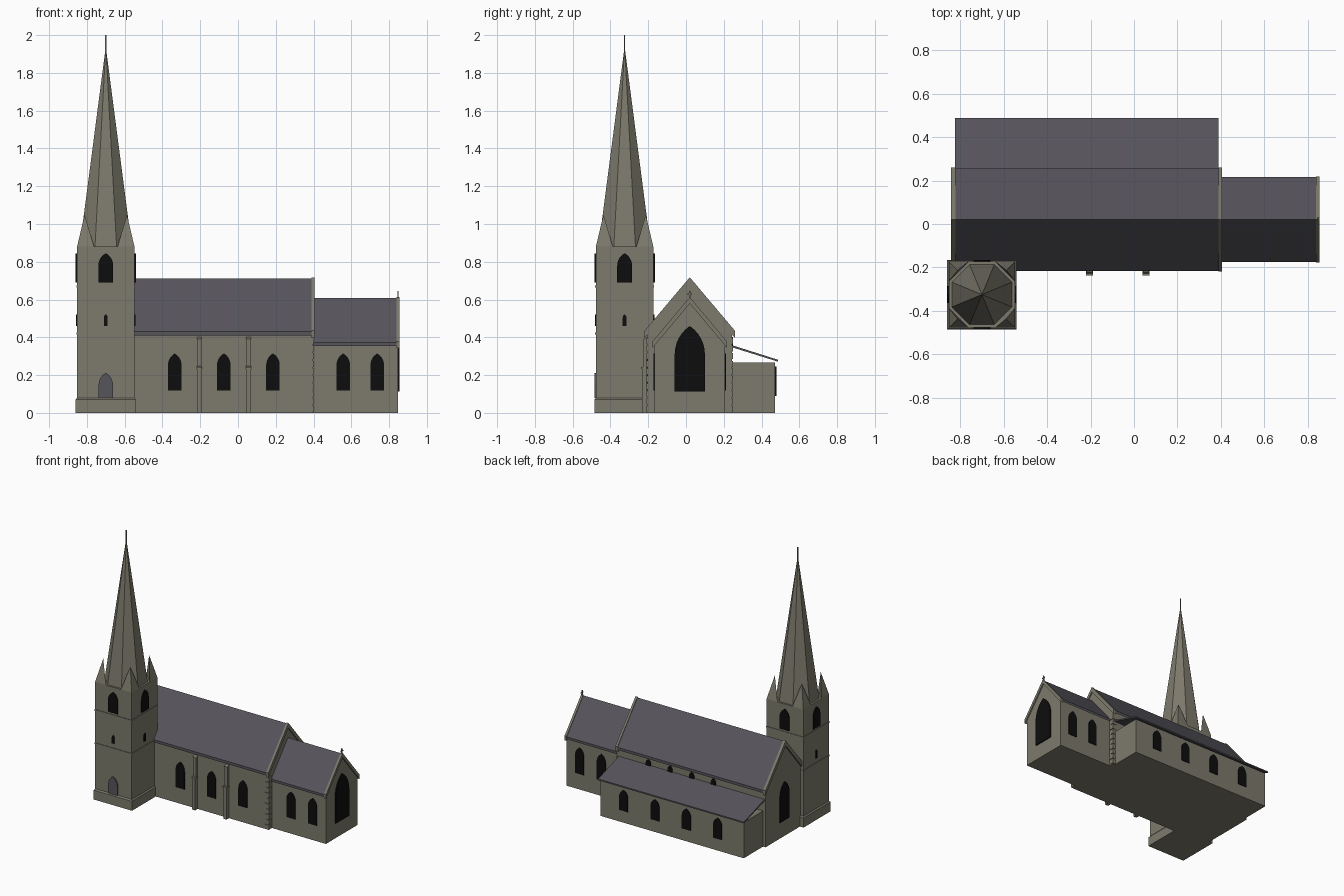
import bpy
import bmesh
import math
from mathutils import Matrix, Vector

if "Cube" in bpy.data.objects:
    bpy.data.objects.remove(bpy.data.objects["Cube"])


def make_material(name, rgb):
    mat = bpy.data.materials.new(name)
    mat.use_nodes = True
    mat.diffuse_color = (*rgb, 1)
    bsdf = next(n for n in mat.node_tree.nodes if n.type == 'BSDF_PRINCIPLED')
    bsdf.inputs["Base Color"].default_value = (*rgb, 1)
    bsdf.inputs["Roughness"].default_value = 0.9
    return mat


STONE = make_material("stone", (0.205, 0.195, 0.15))
SLATE = make_material("slate", (0.093, 0.089, 0.105))
GLASS = make_material("dark_glass", (0.004, 0.004, 0.004))


def finish(name, bm, mat):
    bmesh.ops.recalc_face_normals(bm, faces=bm.faces[:])
    mesh = bpy.data.meshes.new(name)
    bm.to_mesh(mesh)
    bm.free()
    mesh.materials.append(mat)
    obj = bpy.data.objects.new(name, mesh)
    bpy.context.scene.collection.objects.link(obj)
    return obj


def prism(name, points, axis, lo, hi, mat):
    """Extrude a profile: (y, z) points along x, or (x, z) points along y."""
    bm = bmesh.new()
    place = (lambda p, d: (d, p[0], p[1])) if axis == 'x' else (lambda p, d: (p[0], d, p[1]))
    face = bm.faces.new([bm.verts.new(place(p, lo)) for p in points])
    new = bmesh.ops.extrude_face_region(bm, geom=[face])["geom"]
    shift = Vector(place((0, 0), hi - lo))
    bmesh.ops.translate(bm, vec=shift, verts=[v for v in new if isinstance(v, bmesh.types.BMVert)])
    return finish(name, bm, mat)


def box(name, x, y, z, mat=STONE):
    return prism(name, [(x[0], z[0]), (x[1], z[0]), (x[1], z[1]), (x[0], z[1])], 'y', y[0], y[1], mat)


def hull(name, points, mat):
    bm = bmesh.new()
    for p in points:
        bm.verts.new(p)
    bmesh.ops.convex_hull(bm, input=bm.verts[:])
    return finish(name, bm, mat)


def arch(centre, width, bottom, top, rise, steps=6):
    """Pointed arch outline."""
    h = width / 2
    radius = (h * h + rise * rise) / (2 * h)
    end = math.asin(min(1, rise / radius))
    side = [(h, bottom)]
    for i in range(steps + 1):
        a = end * i / steps
        side.append((h - radius + radius * math.cos(a), top - rise + radius * math.sin(a)))
    side[-1] = (0, top)
    outline = side + [(-x, z) for x, z in reversed(side[:-1])]
    return [(centre + x, z) for x, z in outline]


def opening(name, facing, wall, centre, width, bottom, top, rise, mat=GLASS, proud=0.006):
    """Thin arched plate on a wall; facing is '+x', '-x', '+y' or '-y'."""
    sign = 1 if facing[0] == '+' else -1
    lo, hi = sorted((wall - sign * 0.003, wall + sign * proud))
    return prism(name, arch(centre, width, bottom, top, rise), facing[1], lo, hi, mat)


MID = 0.02  # y of the ridge line


def gable_block(name, x0, x1, half, eave, ridge):
    prism(name, [(MID - half, 0), (MID + half, 0), (MID + half, eave),
                 (MID, ridge), (MID - half, eave)], 'x', x0, x1, STONE)


def chevron(name, x0, x1, half, eave, ridge, thick, mat):
    prism(name, [(MID - half, eave), (MID, ridge), (MID + half, eave),
                 (MID + half, eave - thick), (MID, ridge - thick),
                 (MID - half, eave - thick)], 'x', x0, x1, mat)


# Nave
gable_block("nave_walls", -0.83, 0.398, 0.224, 0.43, 0.694)
chevron("nave_roof", -0.825, 0.392, 0.237, 0.43, 0.712, 0.02, SLATE)
for name, x0, x1 in (("west", -0.842, -0.822), ("east", 0.388, 0.405)):
    chevron(name + "_nave_coping", x0, x1, 0.239, 0.435, 0.718, 0.038, STONE)

# Chancel
gable_block("chancel_walls", 0.39, 0.846, 0.186, 0.37, 0.594)
chevron("chancel_roof", 0.4, 0.842, 0.196, 0.372, 0.608, 0.018, SLATE)
chevron("chancel_coping", 0.838, 0.855, 0.198, 0.377, 0.613, 0.034, STONE)
box("gable_cross_shaft", (0.844, 0.851), (MID - 0.004, MID + 0.004), (0.6, 0.645))
box("gable_cross_arm", (0.844, 0.851), (MID - 0.012, MID + 0.012), (0.624, 0.632))

# North aisle with its lean-to roof standing clear of the wall top
box("aisle_walls", (-0.81, 0.378), (0.23, 0.472), (0, 0.268))
prism("aisle_roof", [(0.235, 0.361), (0.488, 0.281), (0.488, 0.271), (0.235, 0.35)],
      'x', -0.823, 0.388, SLATE)

# Nave, aisle and chancel windows
SOUTH, NORTH = MID - 0.224, MID + 0.224
for i, x in enumerate((-0.335, -0.075, 0.185)):
    opening(f"nave_window_{i}", '-y', SOUTH, x, 0.072, 0.118, 0.315, 0.062)
for i in range(4):
    opening(f"aisle_window_{i}", '+y', 0.472, -0.595 + 0.26 * i, 0.072, 0.09, 0.245, 0.055)
    opening(f"clerestory_window_{i}", '+y', NORTH, -0.4 + 0.18 * i, 0.04, 0.33, 0.402, 0.03)
for i, x in enumerate((0.557, 0.737)):
    for facing, wall in (('-y', MID - 0.186), ('+y', MID + 0.186)):
        opening(f"chancel_window_{i}{facing}", facing, wall, x, 0.072, 0.118, 0.315, 0.062)
opening("east_window", '+x', 0.846, MID, 0.16, 0.113, 0.46, 0.15, proud=0.008)
opening("west_window", '-x', -0.83, MID, 0.11, 0.12, 0.41, 0.1)

# Stepped buttresses on the south wall
for i, x in enumerate((-0.205, 0.055)):
    prism(f"buttress_{i}", [(-0.19, 0), (-0.234, 0), (-0.234, 0.235), (-0.224, 0.248),
                            (-0.224, 0.39), (-0.19, 0.408)], 'x', x - 0.013, x + 0.013, STONE)
    box(f"buttress_ledge_{i}", (x - 0.016, x + 0.016), (-0.237, -0.19), (0.232, 0.242))

# Alternating corner stones at the east end of the nave
for side in (-1, 1):
    corner = MID + side * 0.224
    for i in range(10):
        depth = 0.03 if i % 2 else 0.018
        y0, y1 = sorted((corner + side * 0.004, corner - side * depth))
        box(f"corner_stone_{side}_{i}", (0.398 - (0.048 - depth), 0.403),
            (y0, y1), (0.04 * i + 0.004, 0.04 * i + 0.036))

# Tower
TX, TY, HALF = -0.7, -0.325, 0.152


def tower_box(name, half, z0, z1):
    box(name, (TX - half, TX + half), (TY - half, TY + half), (z0, z1))


tower_box("tower_body", HALF, 0, 0.88)
tower_box("tower_plinth", 0.16, 0, 0.07)
hull("tower_plinth_slope", [(TX + sx * h, TY + sy * h, z) for h, z in ((0.16, 0.07), (HALF, 0.08))
                            for sx in (-1, 1) for sy in (-1, 1)], STONE)
for i, z in enumerate((0.415, 0.665)):
    tower_box(f"string_course_{i}", HALF + 0.004, z, z + 0.01)

for facing in ('-x', '+x', '-y', '+y'):
    sign = 1 if facing[0] == '+' else -1
    across, along = (TY, TX) if facing[1] == 'x' else (TX, TY)
    wall = along + sign * HALF
    opening("belfry_window" + facing, facing, wall, across, 0.078, 0.69, 0.845, 0.065, proud=0.008)
    opening("lancet" + facing, facing, wall, across, 0.02, 0.46, 0.522, 0.018)
opening("tower_door", '-y', TY - HALF, TX, 0.076, 0.08, 0.212, 0.065, SLATE, 0.008)

# Octagonal spire, corner broaches and finial
bm = bmesh.new()
bmesh.ops.create_cone(bm, cap_ends=True, segments=8, radius1=0.138 / math.cos(math.pi / 8),
                      radius2=0.002, depth=1.045,
                      matrix=Matrix.Translation((TX, TY, 0.88 + 1.045 / 2))
                      @ Matrix.Rotation(math.pi / 8, 4, 'Z'))
finish("spire", bm, STONE)
for sx in (-1, 1):
    for sy in (-1, 1):
        tips = ((HALF, HALF, 0.88), (HALF, 0.062, 0.88), (0.062, HALF, 0.88), (0.112, 0.112, 1.05))
        hull(f"corner_broach_{sx}_{sy}", [(TX + sx * a, TY + sy * b, z) for a, b, z in tips], STONE)
box("spire_finial", (TX - 0.003, TX + 0.003), (TY - 0.003, TY + 0.003), (1.9, 2.0))
